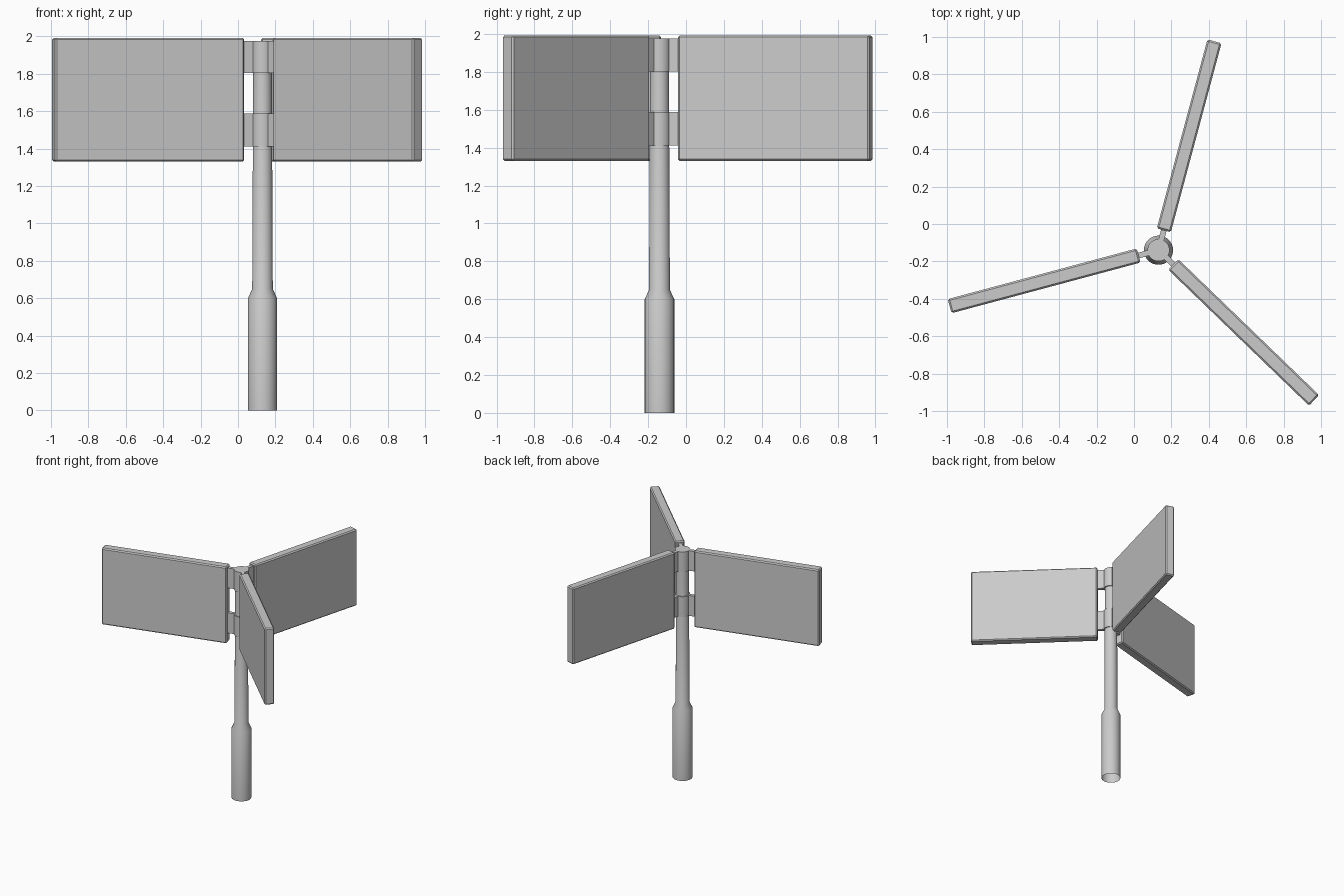
import bpy, bmesh
from math import radians, cos, sin, pi
from mathutils import Matrix

if "Cube" in bpy.data.objects:
    bpy.data.objects.remove(bpy.data.objects["Cube"])

CX, CY = 0.131, -0.14
ANGLES = (75, 195, 316)


def finish(bm, name, smooth=False):
    bmesh.ops.recalc_face_normals(bm, faces=bm.faces)
    me = bpy.data.meshes.new(name)
    bm.to_mesh(me)
    bm.free()
    ob = bpy.data.objects.new(name, me)
    bpy.context.collection.objects.link(ob)
    if smooth:
        bpy.context.view_layer.objects.active = ob
        ob.select_set(True)
        bpy.ops.object.shade_smooth_by_angle(angle=radians(30))
        ob.select_set(False)
    return ob


def lathe(name, profile, n=32, cap_top=True, cap_bottom=False):
    bm = bmesh.new()
    rings = [[bm.verts.new((CX + r * cos(2 * pi * i / n), CY + r * sin(2 * pi * i / n), z))
              for i in range(n)] for r, z in profile]
    for a, b in zip(rings, rings[1:]):
        for i in range(n):
            j = (i + 1) % n
            bm.faces.new((a[i], a[j], b[j], b[i]))
    if cap_top:
        bm.faces.new(rings[-1])
    if cap_bottom:
        bm.faces.new(rings[0])
    return finish(bm, name, True)


def radial_box(name, angle, r0, r1, thick, z0, z1, bevel):
    # box reaching outward from the pole axis
    bm = bmesh.new()
    bmesh.ops.create_cube(bm, size=1)
    bmesh.ops.scale(bm, vec=(r1 - r0, thick, z1 - z0), verts=bm.verts)
    bmesh.ops.translate(bm, vec=((r0 + r1) / 2, 0, (z0 + z1) / 2), verts=bm.verts)
    if bevel:
        bmesh.ops.bevel(bm, geom=bm.edges[:], offset=bevel, segments=1, affect='EDGES')
    bm.transform(Matrix.Translation((CX, CY, 0)) @ Matrix.Rotation(radians(angle), 4, 'Z'))
    return finish(bm, name)


# Pole with thick hollow foot and slim upper shaft
lathe("pole", [(0.078, 0), (0.078, 0.6), (0.055, 0.65), (0.049, 1.972)])

# Two clamp collars, each with a tab towards every panel
for label, z0, z1 in (("lower", 1.412, 1.588), ("upper", 1.803, 1.976)):
    lathe(label + "_collar", [(0.059, z0), (0.059, z1)], cap_bottom=True)
    for k, a in enumerate(ANGLES):
        radial_box(f"{label}_tab_{k + 1}", a, 0.045, 0.118, 0.03, z0, z1, 0)

# Three flat sign panels with chamfered edges
for k, a in enumerate(ANGLES):
    radial_box(f"panel_{k + 1}", a, 0.11, 1.156, 0.078, 1.33, 1.992, 0.009)
